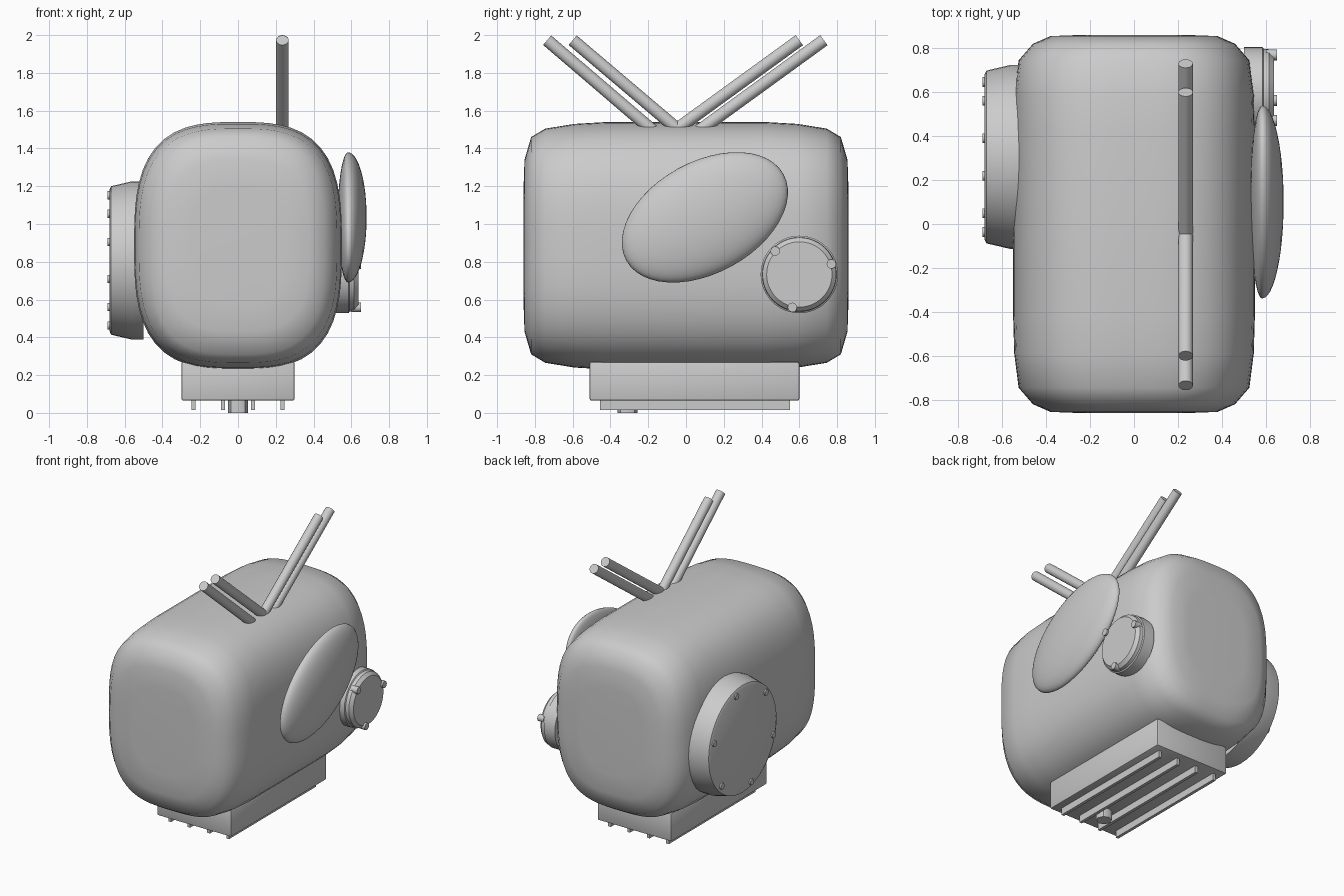
import bpy, bmesh
from math import sin, cos, pi, radians
from mathutils import Vector

if "Cube" in bpy.data.objects:
    bpy.data.objects.remove(bpy.data.objects["Cube"])


def make(name, bm, angle=35):
    bmesh.ops.recalc_face_normals(bm, faces=bm.faces)
    me = bpy.data.meshes.new(name)
    bm.to_mesh(me)
    bm.free()
    ob = bpy.data.objects.new(name, me)
    bpy.context.collection.objects.link(ob)
    bpy.ops.object.select_all(action='DESELECT')
    ob.select_set(True)
    bpy.context.view_layer.objects.active = ob
    bpy.ops.object.shade_smooth_by_angle(angle=radians(angle))
    return ob


def loft(name, rings, angle=35):
    """Skin a list of closed rings and cap both ends."""
    bm = bmesh.new()
    rows = [[bm.verts.new(p) for p in r] for r in rings]
    n = len(rows[0])
    for a, b in zip(rows, rows[1:]):
        for i in range(n):
            j = (i + 1) % n
            bm.faces.new((a[i], a[j], b[j], b[i]))
    bm.faces.new(rows[0])
    bm.faces.new(rows[-1])
    return make(name, bm, angle)


def box(name, x, y, z, bevel=0.0):
    bm = bmesh.new()
    bmesh.ops.create_cube(bm, size=1)
    for v in bm.verts:
        v.co = [lo + (c + 0.5) * (hi - lo) for c, (lo, hi) in zip(v.co, (x, y, z))]
    if bevel:
        bmesh.ops.bevel(bm, geom=bm.edges[:], offset=bevel, segments=2,
                        profile=0.5, affect='EDGES')
    return make(name, bm)


def rod(name, p, q, r, sides=24):
    p, q = Vector(p), Vector(q)
    rot = (q - p).to_track_quat('Z', 'Y')
    circle = [rot @ Vector((r * cos(2 * pi * i / sides), r * sin(2 * pi * i / sides), 0))
              for i in range(sides)]
    return loft(name, [[p + c for c in circle], [q + c for c in circle]], 45)


def disc(name, y, z, profile, sides=48):
    """Turned cover on the x axis; profile holds (x, radius) pairs."""
    return loft(name, [[(x, y + r * cos(2 * pi * i / sides), z + r * sin(2 * pi * i / sides))
                        for i in range(sides)] for x, r in profile], 25)


def bolts(name, y, z, r, angles, x0, x1, size):
    for k, a in enumerate(angles):
        py, pz = y + r * cos(radians(a)), z + r * sin(radians(a))
        rod(f"{name}_{k + 1}", (x0, py, pz), (x1, py, pz), size, 12)


def section(y, hw, hh, n=3.0, count=64):
    ring = []
    for i in range(count):
        c, s = cos(2 * pi * i / count), sin(2 * pi * i / count)
        k = (abs(c) ** n + abs(s) ** n) ** (-1 / n)
        ring.append((hw * k * c, y, 0.885 + hh * k * s))
    return ring


# Rounded body: half of the sections, mirrored front to back
half = [(0.86, 0.25, 0.31), (0.855, 0.38, 0.455), (0.82, 0.46, 0.575),
        (0.745, 0.525, 0.62), (0.59, 0.545, 0.645), (0.42, 0.55, 0.655)]
rings = [section(-y, w, h) for y, w, h in half]
rings += [section(y, w, h) for y, w, h in reversed(half)]
loft("body", rings, 60)

# Base with slats and a peg underneath
box("base", (-0.30, 0.30), (-0.51, 0.60), (0.065, 0.27), 0.01)
for k, x in enumerate((-0.235, -0.08, 0.08, 0.235)):
    box(f"base_slat_{k + 1}", (x - 0.011, x + 0.011), (-0.455, 0.55), (0.015, 0.08))
rod("base_peg", (0, -0.31, 0), (0, -0.31, 0.08), 0.052, 8)

# Tilted oval pad on the right side
bm = bmesh.new()
bmesh.ops.create_uvsphere(bm, u_segments=48, v_segments=24, radius=1)
t = radians(28.8)
for v in bm.verts:
    a, b, d = v.co.x * 0.475, v.co.y * 0.295, v.co.z
    v.co = (0.583 + d * (0.098 if d > 0 else 0.055),
            0.10 + a * cos(t) - b * sin(t), 1.035 + a * sin(t) + b * cos(t))
make("oval_pad", bm, 60)

# Small bolted cover on the right side
disc("right_cover", 0.60, 0.733, [(0.50, 0.205), (0.585, 0.205), (0.59, 0.197),
                                  (0.615, 0.195), (0.637, 0.173)])
bolts("right_bolt", 0.60, 0.733, 0.178, (136, 18, 258), 0.60, 0.65, 0.025)

# Large bolted cover on the left side
disc("left_cover", 0.305, 0.807, [(-0.50, 0.418), (-0.565, 0.418), (-0.672, 0.393),
                                  (-0.68, 0.375)])
bolts("left_bolt", 0.305, 0.807, 0.355, [16 + 60 * k for k in range(6)], -0.66, -0.69, 0.022)

# Two pairs of leaning rods on top
for k, (y0, y1) in enumerate(((-0.235, -0.735), (-0.095, -0.60), (0.01, 0.60), (0.14, 0.73))):
    p, q = Vector((0.235, y0, 1.545)), Vector((0.235, y1, 1.973))
    rod(f"top_rod_{k + 1}", p - (q - p) * 0.15, q, 0.033)
